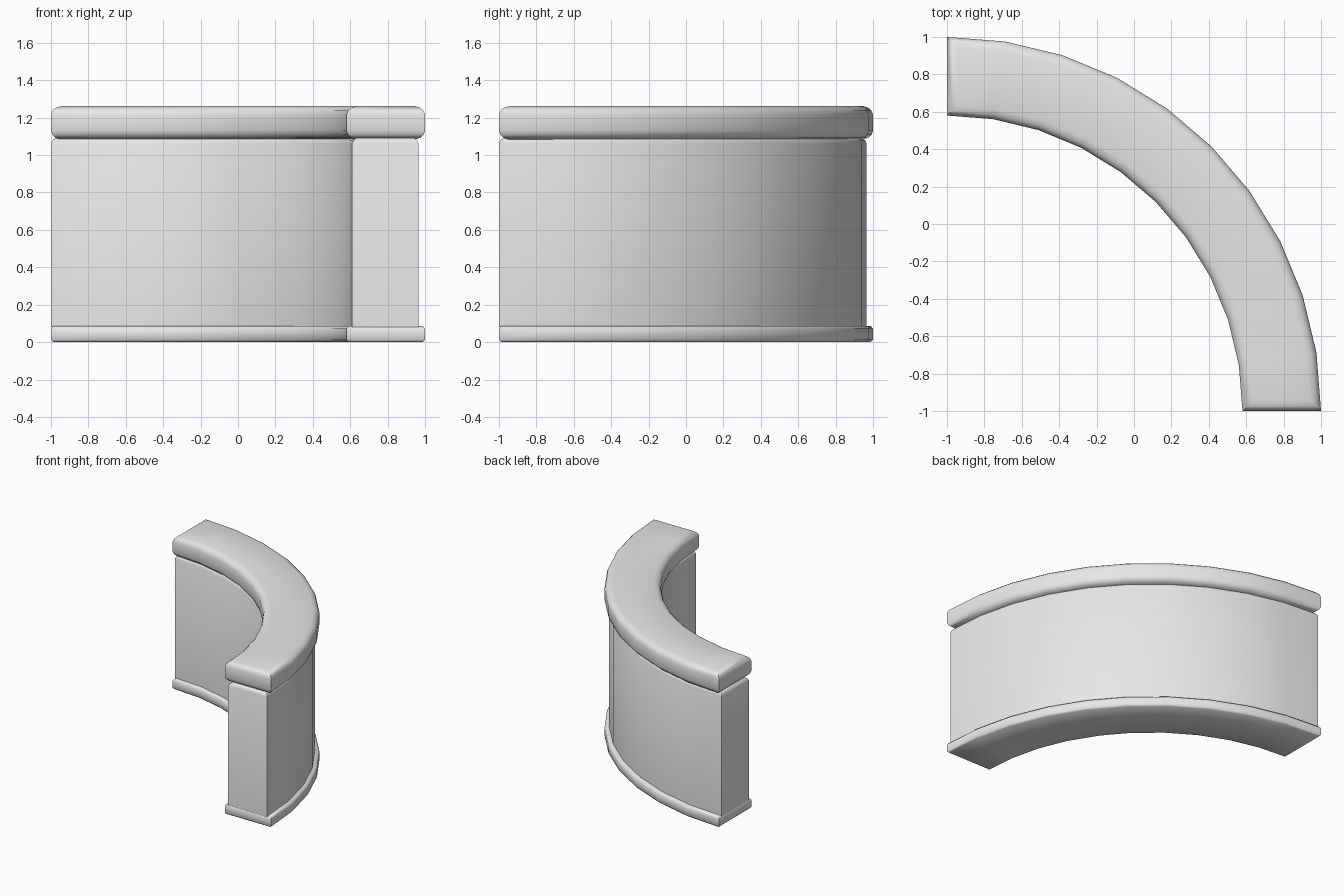
import bpy, bmesh, math

if "Cube" in bpy.data.objects:
    bpy.data.objects.remove(bpy.data.objects["Cube"])

SEGMENTS = 10          # 9 degree steps over a quarter turn
CX, CY = -1.0, -1.0    # centre of the arc

stone = bpy.data.materials.new("light_grey")
stone.diffuse_color = (0.8, 0.8, 0.8, 1)
stone.use_nodes = True
stone.node_tree.nodes["Principled BSDF"].inputs["Base Color"].default_value = stone.diffuse_color


def footprint(r_in, r_out, inset):
    """Quarter-ring outline, shrunk on every side by inset."""
    pts = []
    for r, order in ((r_out - inset, range(SEGMENTS + 1)),
                     (r_in + inset, range(SEGMENTS, -1, -1))):
        for i in order:
            a = math.radians(90 * i / SEGMENTS)
            x, y = CX + r * math.cos(a), CY + r * math.sin(a)
            if i == 0:
                y += inset
            if i == SEGMENTS:
                x += inset
            pts.append((x, y))
    return pts


def curved_block(name, r_in, r_out, profile, angle):
    """Stack footprints following a (z, inset) profile and close both ends."""
    bm = bmesh.new()
    layers = [[bm.verts.new((x, y, z)) for x, y in footprint(r_in, r_out, d)]
              for z, d in profile]
    n = len(layers[0])
    for lo, hi in zip(layers, layers[1:]):
        for i in range(n):
            j = (i + 1) % n
            bm.faces.new((lo[i], lo[j], hi[j], hi[i]))
    # quads across the top and bottom
    for i in range(SEGMENTS):
        quad = (i, i + 1, n - 2 - i, n - 1 - i)
        bm.faces.new([layers[-1][k] for k in quad])
        bm.faces.new([layers[0][k] for k in reversed(quad)])
    bmesh.ops.recalc_face_normals(bm, faces=bm.faces)
    mesh = bpy.data.meshes.new(name)
    bm.to_mesh(mesh)
    bm.free()
    mesh.materials.append(stone)
    obj = bpy.data.objects.new(name, mesh)
    bpy.context.collection.objects.link(obj)
    bpy.ops.object.select_all(action='DESELECT')
    obj.select_set(True)
    bpy.context.view_layer.objects.active = obj
    bpy.ops.object.shade_smooth_by_angle(angle=math.radians(angle))
    return obj


# low plinth with slightly eased edges
curved_block("base_trim", 1.58, 2.0,
             [(0, 0.012), (0.012, 0), (0.072, 0), (0.085, 0.012)], 50)

# main wall, chamfered just under the cap
curved_block("wall", 1.61, 1.965,
             [(0.08, 0), (1.063, 0), (1.08, 0.008), (1.092, 0.025)], 40)

# rounded coping
curved_block("cap", 1.58, 2.0,
             [(1.083, 0.055), (1.092, 0.026), (1.108, 0.008), (1.13, 0),
              (1.215, 0), (1.237, 0.008), (1.253, 0.026), (1.262, 0.055)], 50)
